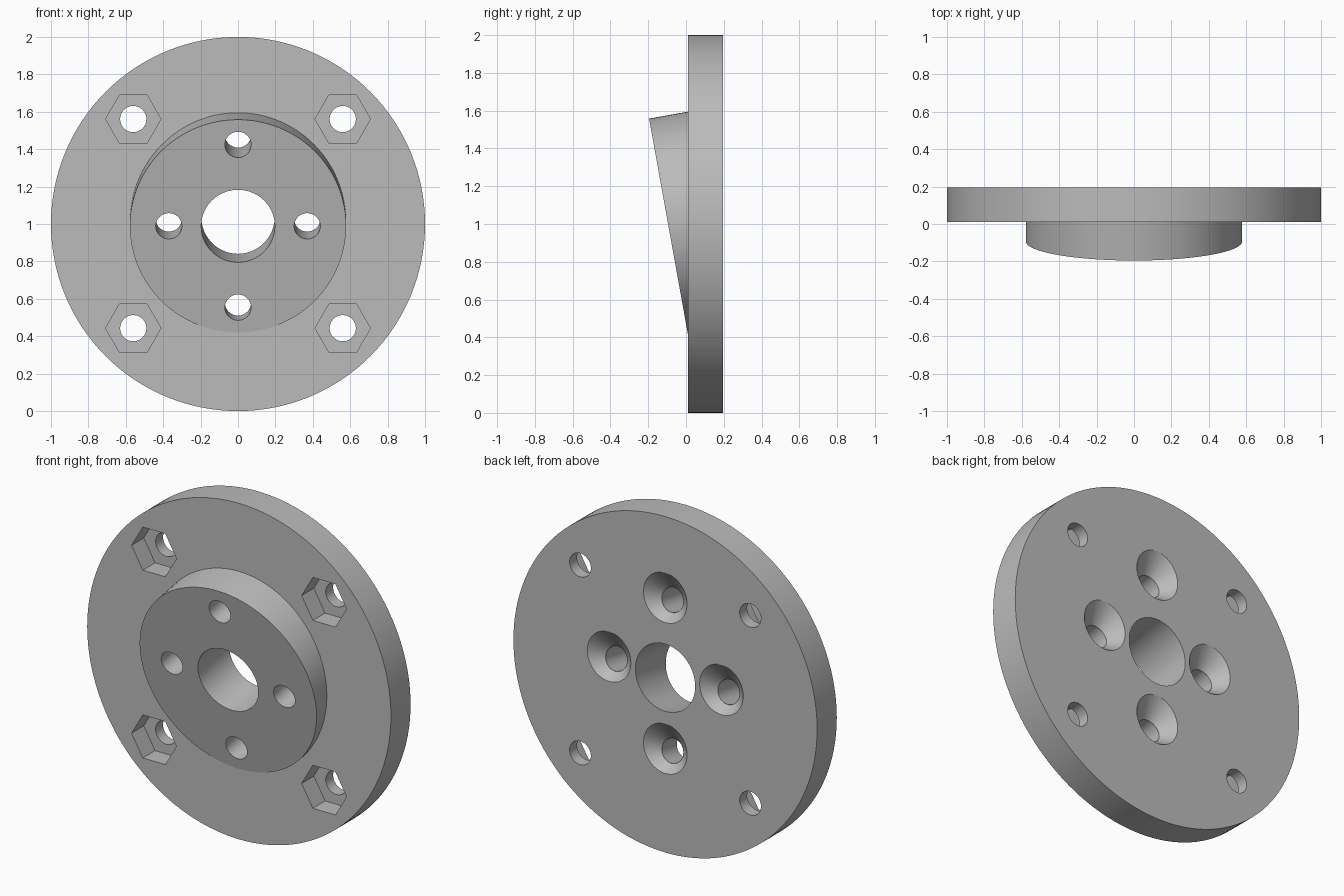
import bpy
import bmesh
from math import radians, sin, cos
from mathutils import Matrix, Vector

if "Cube" in bpy.data.objects:
    bpy.data.objects.remove(bpy.data.objects["Cube"], do_unlink=True)

TILT = radians(10.2)
FRONT, BACK = 0.01, 0.195          # plate faces along y
FACE = Vector((0, -0.093, 0.989))  # centre of the slanted boss face
AXIS = Vector((0, cos(TILT), sin(TILT)))
STRAIGHT = Vector((0, 1, 0))

grey = bpy.data.materials.new("grey")
grey.use_nodes = True
colour = (0.5, 0.5, 0.5, 1)
grey.diffuse_color = colour
grey.node_tree.nodes["Principled BSDF"].inputs["Base Color"].default_value = colour


def rod(name, start, axis, length, r1, r2=None, sides=64, trim=None):
    """Round or polygonal bar from start along axis, optionally cut off at y = trim."""
    tilt = TILT if axis is AXIS else 0
    matrix = (Matrix.Translation(start + axis * length / 2)
              @ Matrix.Rotation(tilt - radians(90), 4, 'X')
              @ Matrix.Rotation(radians(90), 4, 'Z'))
    bm = bmesh.new()
    bmesh.ops.create_cone(bm, cap_ends=True, segments=sides, radius1=r1,
                          radius2=r1 if r2 is None else r2,
                          depth=length, matrix=matrix)
    if trim is not None:
        geom = bm.verts[:] + bm.edges[:] + bm.faces[:]
        cut = bmesh.ops.bisect_plane(bm, geom=geom, plane_co=(0, trim, 0),
                                     plane_no=(0, 1, 0), clear_outer=True)
        edges = [e for e in cut["geom_cut"] if isinstance(e, bmesh.types.BMEdge)]
        bmesh.ops.contextual_create(bm, geom=edges)
    bmesh.ops.recalc_face_normals(bm, faces=bm.faces[:])
    mesh = bpy.data.meshes.new(name)
    bm.to_mesh(mesh)
    bm.free()
    mesh.materials.append(grey)
    obj = bpy.data.objects.new(name, mesh)
    bpy.context.collection.objects.link(obj)
    return obj


def combine(body, tool, operation='DIFFERENCE'):
    """Apply a boolean to the body and discard the tool."""
    tool.hide_render = True
    mod = body.modifiers.new("combine", 'BOOLEAN')
    mod.operation = operation
    mod.solver = 'EXACT'
    mod.object = tool
    bpy.context.view_layer.objects.active = body
    bpy.ops.object.modifier_apply(modifier=mod.name)
    bpy.data.objects.remove(tool, do_unlink=True)


# Round plate with the slanted boss fused to its front
flange = rod("wedge_flange", Vector((0, FRONT, 1)), STRAIGHT, BACK - FRONT, 1, sides=128)
boss = rod("boss", FACE, AXIS, 0.4, 0.578, sides=128, trim=0.1)
combine(flange, boss, 'UNION')

# Central bore, square to the slanted face
combine(flange, rod("bore", FACE - AXIS * 0.2, AXIS, 0.8, 0.197))

# Four slanted screw holes, countersunk from the back
up = Vector((0, -sin(TILT), cos(TILT)))
for offset in (Vector((0.37, 0, 0)), Vector((-0.37, 0, 0)), up * 0.442, up * -0.442):
    centre = FACE + offset
    combine(flange, rod("screw_hole", centre - AXIS * 0.2, AXIS, 0.8, 0.07))
    exit_point = centre + AXIS * ((BACK - centre.y) / AXIS.y)
    combine(flange, rod("countersink", exit_point - AXIS * 0.07, AXIS, 0.14, 0.071, 0.211))

# Four straight bolt holes with hexagonal nut pockets in the front
for x in (-0.56, 0.56):
    for z in (0.443, 1.561):
        combine(flange, rod("bolt_hole", Vector((x, -0.1, z)), STRAIGHT, 0.5, 0.07))
        combine(flange, rod("nut_pocket", Vector((x, FRONT - 0.1, z)), STRAIGHT,
                            0.215, 0.148, sides=6))

# Smooth round walls, sharp rims
bpy.ops.object.select_all(action='DESELECT')
flange.select_set(True)
bpy.context.view_layer.objects.active = flange
bpy.ops.object.shade_smooth_by_angle(angle=radians(25))
